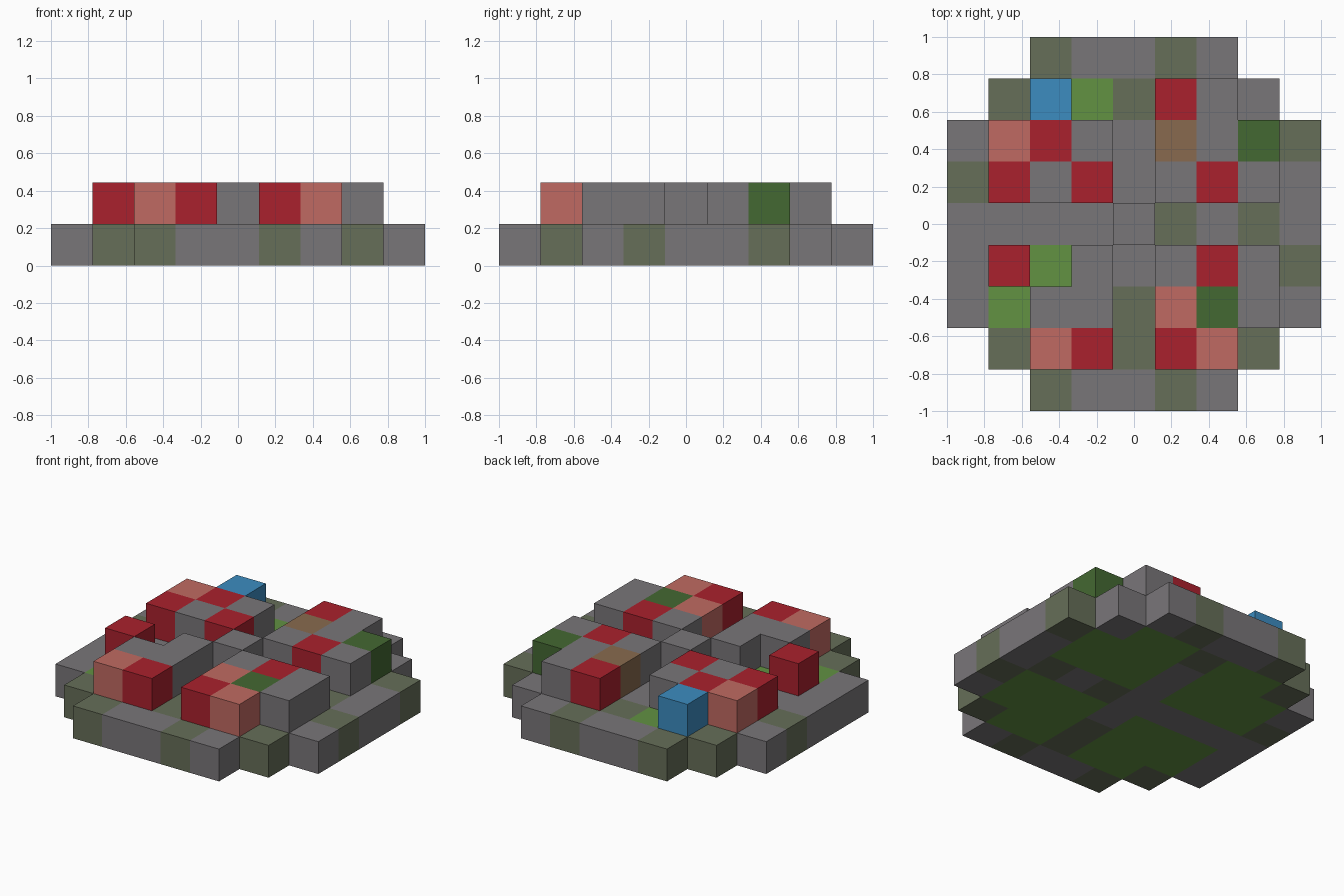
import bpy
import bmesh
from mathutils import Vector

if "Cube" in bpy.data.objects:
    bpy.data.objects.remove(bpy.data.objects["Cube"], do_unlink=True)

CELL = 2 / 9

# Block kinds: map letter -> (part name, material name, sRGB colour)
KINDS = {
    "S": ("stone_blocks", "stone grey", (121, 118, 121)),
    "M": ("mossy_blocks", "mossy grey", (102, 110, 88)),
    "G": ("grass_blocks", "grass green", (98, 146, 66)),
    "L": ("leaf_blocks", "leaf green", (68, 104, 50)),
    "R": ("red_roof_blocks", "roof red", (170, 33, 45)),
    "P": ("pale_roof_blocks", "pale roof red", (192, 106, 98)),
    "W": ("wooden_block", "wood brown", (136, 106, 78)),
    "B": ("blue_block", "bright blue", (60, 140, 192)),
}

# Ground layer: paved paths and rim around four lawns (back row first)
GROUND = """
..MSSMS..
.MGGMGGS.
SGGGSGGGM
MGGGSGGGS
SSSSSMSMS
SGGGSGGGM
SGGGMGGGS
.MGGMGGM.
..MSSMS..
"""

# Upper layer: buildings on the lawns and a central pillar
BUILDINGS = """
.........
..B..RS..
.PRS.WSL.
.RSR.SRS.
....S....
.R.S.SRS.
..SS.PLS.
..PR.RP..
.........
"""


def to_linear(value):
    c = value / 255
    return c / 12.92 if c <= 0.04045 else ((c + 0.055) / 1.055) ** 2.4


def make_material(name, rgb):
    colour = (*map(to_linear, rgb), 1)
    mat = bpy.data.materials.new(name)
    mat.use_nodes = True
    mat.diffuse_color = colour
    mat.node_tree.nodes["Principled BSDF"].inputs["Base Color"].default_value = colour
    return mat


# Read both layers into a lookup of filled cells
cells = {}
for level, layer in enumerate((GROUND, BUILDINGS)):
    for row, line in enumerate(reversed(layer.split())):
        for col, kind in enumerate(line):
            if kind != ".":
                cells[col, row, level] = kind


def build_blocks(kind, name, material):
    """Join all cubes of one kind, leaving out walls hidden by a neighbour."""
    bm = bmesh.new()
    for cell, cell_kind in cells.items():
        if cell_kind != kind:
            continue
        centre = (Vector(cell) - Vector((4, 4, -0.5))) * CELL
        cube = bmesh.ops.create_cube(bm, size=CELL)["verts"]
        bmesh.ops.translate(bm, verts=cube, vec=centre)
        hidden = []
        for face in {f for v in cube for f in v.link_faces}:
            side = (face.calc_center_median() - centre) * 2 / CELL
            if tuple(a + round(b) for a, b in zip(cell, side)) in cells:
                hidden.append(face)
        bmesh.ops.delete(bm, geom=hidden, context="FACES")
    bmesh.ops.remove_doubles(bm, verts=bm.verts, dist=CELL / 100)
    mesh = bpy.data.meshes.new(name)
    bm.to_mesh(mesh)
    bm.free()
    mesh.materials.append(material)
    bpy.context.collection.objects.link(bpy.data.objects.new(name, mesh))


for kind, (part, colour_name, rgb) in KINDS.items():
    build_blocks(kind, part, make_material(colour_name, rgb))
